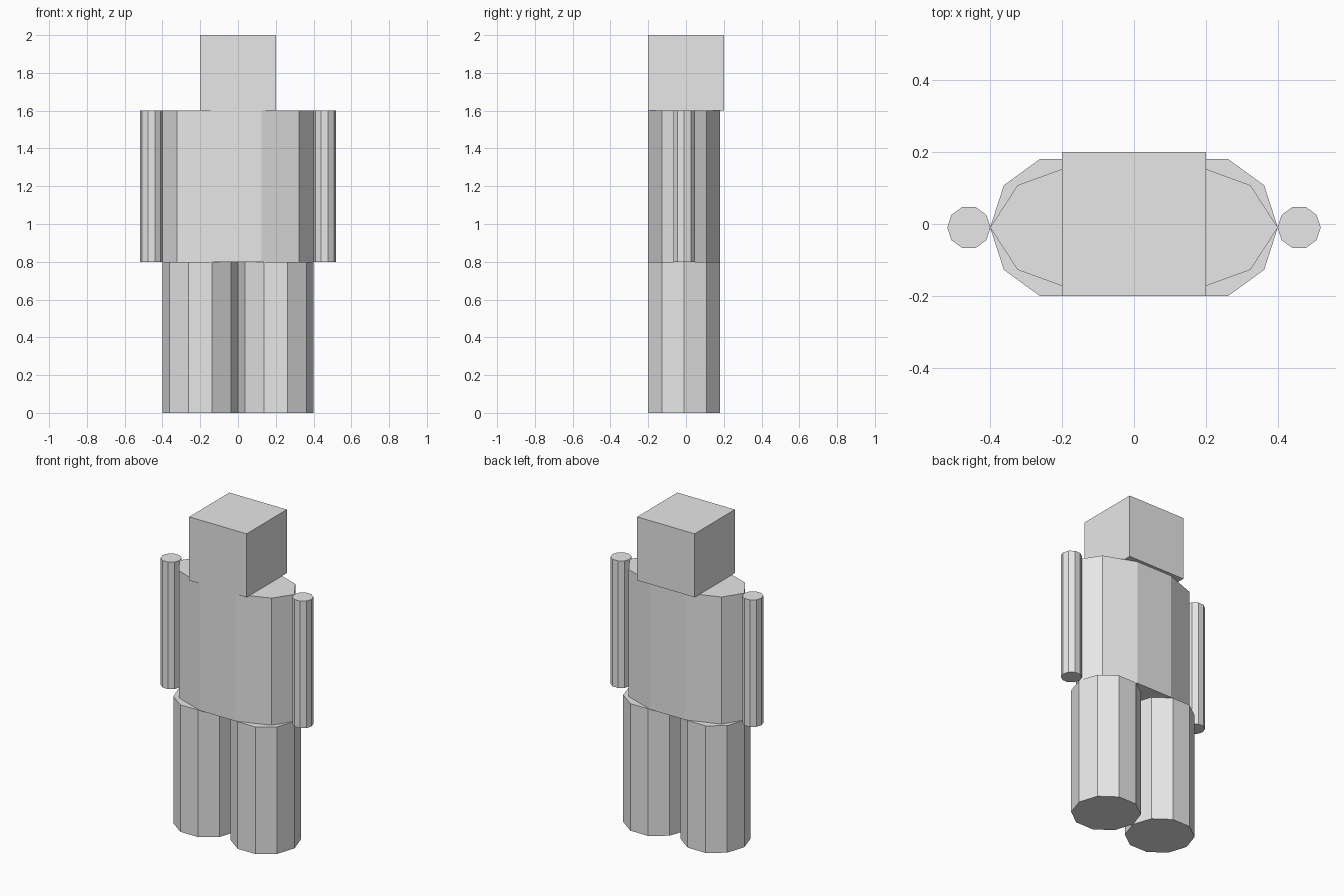
import bpy

cube = bpy.data.objects.get("Cube")
if cube:
    bpy.data.objects.remove(cube, do_unlink=True)

# Single plain grey
grey = bpy.data.materials.new("light_grey")
grey.use_nodes = True
colour = (0.8, 0.8, 0.8, 1)
grey.diffuse_color = colour
grey.node_tree.nodes["Principled BSDF"].inputs["Base Color"].default_value = colour

SIDES = 10
BODY_Y = -0.0098  # puts the body's front flush with the face


def finish(name, scale=(1, 1, 1)):
    obj = bpy.context.object
    obj.name = obj.data.name = name
    obj.scale = scale
    bpy.ops.object.transform_apply(location=False, rotation=False, scale=True)
    obj.data.materials.append(grey)


def column(name, x, radius_x, radius_y, bottom, top):
    """Ten-sided upright column with a corner pointing sideways."""
    bpy.ops.mesh.primitive_cylinder_add(
        vertices=SIDES, radius=1, depth=top - bottom,
        location=(x, BODY_Y, (bottom + top) / 2))
    obj = bpy.context.object
    obj.rotation_euler.z = 1.5707963
    bpy.ops.object.transform_apply(location=False, rotation=True, scale=False)
    finish(name, (radius_x, radius_y, 1))


# Head
bpy.ops.mesh.primitive_cube_add(size=0.4, location=(0, 0, 1.8))
finish("head")

# Torso
column("torso", 0, 0.4, 0.2, 0.8, 1.6)

# Legs and arms
for side, sign in (("left", 1), ("right", -1)):
    column(side + "_leg", sign * 0.2, 0.2, 0.2, 0, 0.8)
    column(side + "_arm", sign * 0.459, 0.06, 0.06, 0.8, 1.6)
